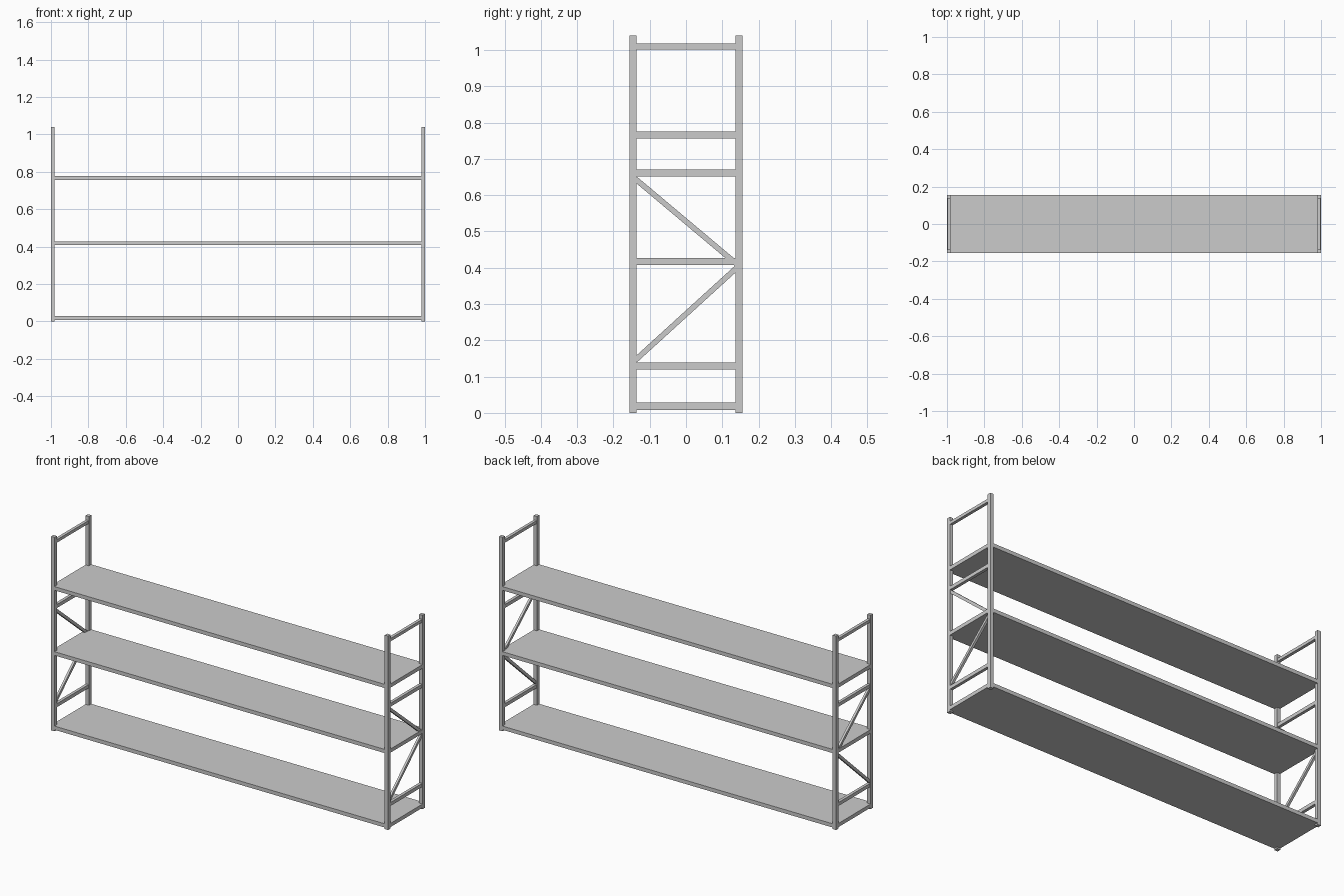
import bpy, bmesh, math
from mathutils import Matrix, Vector

if "Cube" in bpy.data.objects:
    bpy.data.objects.remove(bpy.data.objects["Cube"])

X, Y = 1.0, 0.156        # outer half sizes
P = 0.02                 # post width
H = 1.04                 # post height


def finish(bm, name):
    bmesh.ops.recalc_face_normals(bm, faces=bm.faces)
    mesh = bpy.data.meshes.new(name)
    bm.to_mesh(mesh)
    bm.free()
    obj = bpy.data.objects.new(name, mesh)
    bpy.context.collection.objects.link(obj)
    return obj


def box(name, center, size, tilt=0.0):
    bm = bmesh.new()
    bmesh.ops.create_cube(bm, size=1, matrix=Matrix.Translation(center)
                          @ Matrix.Rotation(tilt, 4, 'X')
                          @ Matrix.Diagonal((*size, 1)))
    return finish(bm, name)


def shelf(name, z, thickness):
    # board with its four corners notched around the posts
    a, b = X - P, Y - P
    quarter = [(X, b), (a, b), (a, Y)]
    outline = (quarter + [(-x, y) for x, y in reversed(quarter)]
               + [(-x, -y) for x, y in quarter]
               + [(x, -y) for x, y in reversed(quarter)])
    bm = bmesh.new()
    face = bm.faces.new([bm.verts.new((x, y, z - thickness / 2)) for x, y in outline])
    ext = bmesh.ops.extrude_face_region(bm, geom=[face])
    top = [v for v in ext["geom"] if isinstance(v, bmesh.types.BMVert)]
    bmesh.ops.translate(bm, verts=top, vec=(0, 0, thickness))
    return finish(bm, name)


def diagonal(name, x, start, end, width):
    # strut in the y-z plane of an end frame
    p, q = Vector((x, *start)), Vector((x, *end))
    d = q - p
    return box(name, (p + q) / 2, (0.012, d.length, width), math.atan2(d.z, d.y))


# Shelves
for name, z in (("bottom", 0.018), ("middle", 0.417), ("top", 0.766)):
    shelf(name + "_shelf", z, 0.02)

# End frames: posts, cross bars and diagonal struts
for side, s in (("left", -1), ("right", 1)):
    x = s * (X - P / 2)
    for end, t in (("front", -1), ("back", 1)):
        box(f"{side}_{end}_post", (x, t * (Y - P / 2), H / 2), (P, P, H))
    for name, z, h in (("lower", 0.129, 0.019), ("middle", 0.661, 0.019), ("upper", 1.01, 0.016)):
        box(f"{side}_{name}_cross_bar", (x, 0, z), (0.016, 2 * (Y - P), h))
    diagonal(f"{side}_lower_diagonal", x, (-0.14, 0.145), (0.14, 0.4), 0.015)
    diagonal(f"{side}_upper_diagonal", x, (-0.14, 0.645), (0.14, 0.41), 0.015)
